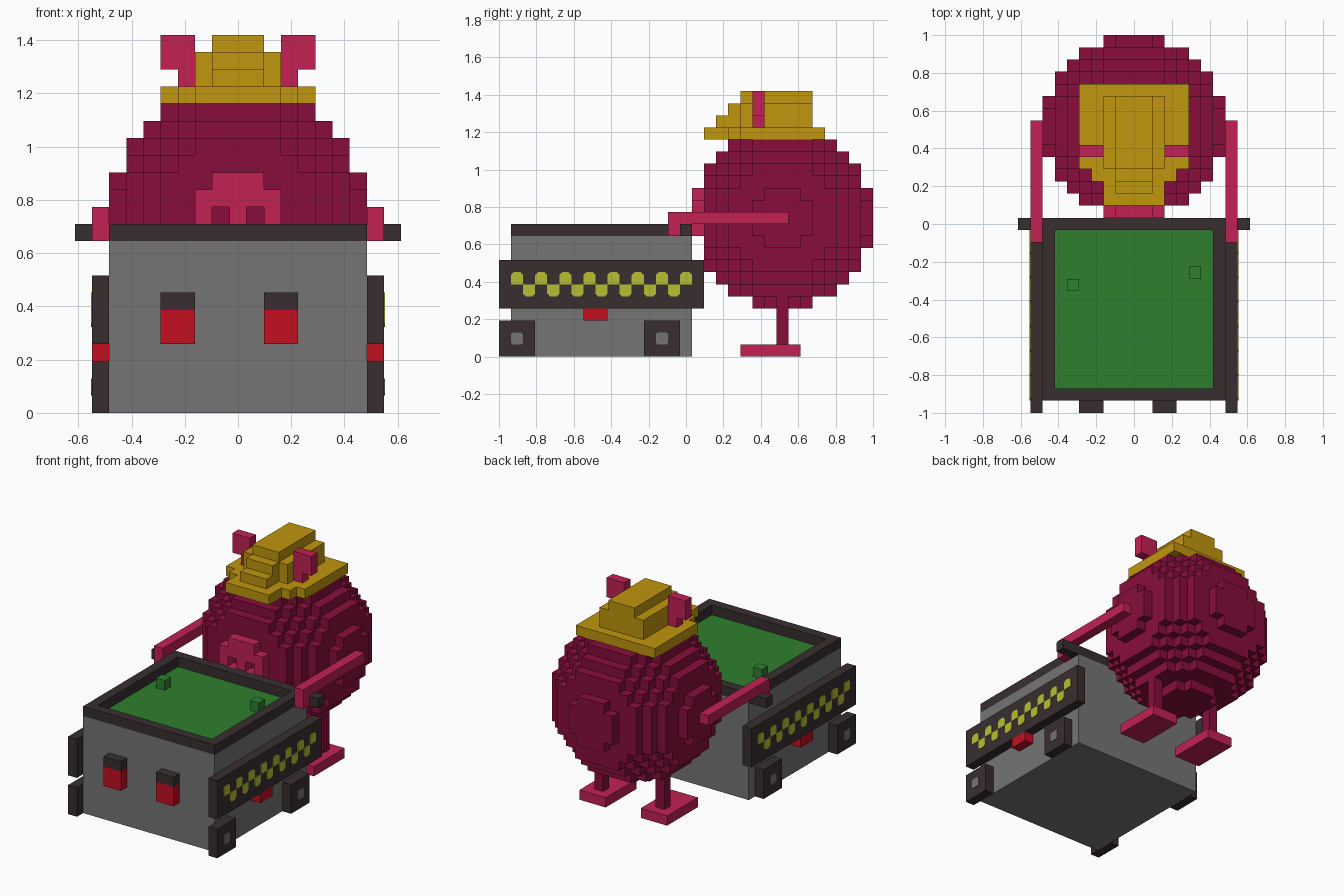
import bpy, bmesh
from mathutils import Vector

if "Cube" in bpy.data.objects:
    bpy.data.objects.remove(bpy.data.objects["Cube"], do_unlink=True)

U = 2 / 31  # one block; x is counted from the middle, y from the front, z from the ground


def pt(x, y, z):
    return Vector((x * U, y * U - 1, z * U))


def material(name, r, g, b):
    lin = [(c / 255 / 12.92 if c < 11 else ((c / 255 + 0.055) / 1.055) ** 2.4) for c in (r, g, b)]
    m = bpy.data.materials.new(name)
    m.use_nodes = True
    m.diffuse_color = (*lin, 1)
    m.node_tree.nodes["Principled BSDF"].inputs["Base Color"].default_value = (*lin, 1)
    return m


GREY = material("grey", 117, 117, 117)
DARK = material("dark brown", 56, 46, 47)
RED = material("red", 196, 14, 32)
CRIMSON = material("crimson", 136, 13, 60)
PINK = material("pink", 194, 33, 84)
GOLD = material("gold", 192, 150, 14)
GREEN = material("green", 46, 127, 46)
LIME = material("lime yellow", 184, 190, 50)


def finish(name, bm, *mats):
    bmesh.ops.recalc_face_normals(bm, faces=bm.faces)
    me = bpy.data.meshes.new(name)
    bm.to_mesh(me)
    bm.free()
    for m in mats:
        me.materials.append(m)
    ob = bpy.data.objects.new(name, me)
    bpy.context.collection.objects.link(ob)
    return ob


def box(name, mat, x0, x1, y0, y1, z0, z1):
    bm = bmesh.new()
    bmesh.ops.create_cube(bm, size=1)
    a, b = pt(min(x0, x1), y0, z0), pt(max(x0, x1), y1, z1)
    for v in bm.verts:
        v.co = Vector([a[i] + (v.co[i] + 0.5) * (b[i] - a[i]) for i in range(3)])
    return finish(name, bm, mat)


def blocks(name, mat, cells):
    """Skin a set of unit cells, keeping only the outer faces."""
    bm = bmesh.new()
    for c in cells:
        for axis in range(3):
            for s in (-1, 1):
                n = list(c)
                n[axis] += s
                if tuple(n) in cells:
                    continue
                quad = []
                for p, q in ((-1, -1), (1, -1), (1, 1), (-1, 1)):
                    k = [0, 0, 0]
                    k[axis], k[(axis + 1) % 3], k[(axis + 2) % 3] = s, p * s, q
                    quad.append(bm.verts.new(pt(*[c[i] + k[i] / 2 for i in range(3)])))
                bm.faces.new(quad)
    bmesh.ops.remove_doubles(bm, verts=bm.verts, dist=1e-4)
    return finish(name, bm, mat)


def side_plate(name, mat, side, outline):
    """Thin plate on the outside of a side panel, outline in (y, z)."""
    bm = bmesh.new()
    f = bm.faces.new([bm.verts.new(pt(side * 8.5, y, z)) for y, z in outline])
    ext = bmesh.ops.extrude_face_region(bm, geom=[f])
    for v in ext["geom"]:
        if isinstance(v, bmesh.types.BMVert):
            v.co.x += side * 0.004
    return finish(name, bm, mat)


# Cart: grey body with a green top face inside a dark rim
cart = box("cart_body", GREY, -7.5, 7.5, 1, 16, 0, 10)
cart.data.materials.append(GREEN)
for f in cart.data.polygons:
    f.material_index = 1 if f.normal.z > 0.5 else 0
box("rim_front", DARK, -7.5, 7.5, 1, 2, 10, 11)
box("handle_bar", DARK, -9.5, 9.5, 15, 16, 10, 11)
for s, n in ((1, "left"), (-1, "right")):
    box(f"rim_{n}", DARK, s * 6.5, s * 7.5, 2, 15, 10, 11)
box("green_lump_left", GREEN, 4.5, 5.5, 11, 12, 10, 11)
box("green_lump_right", GREEN, -5.5, -4.5, 10, 11, 10, 11)

# Front lamps
for x, n in ((1.5, "left"), (-4.5, "right")):
    box(f"front_lamp_{n}", RED, x, x + 2, 0, 1, 4, 6)
    box(f"front_lamp_cap_{n}", DARK, x, x + 2, 0, 1, 6, 7)

# Cart sides: panel, chequer band, side lamp, wheels
for s, n in ((1, "left"), (-1, "right")):
    box(f"side_panel_{n}", DARK, s * 7.5, s * 8.5, 0, 17, 4, 8)
    box(f"side_lamp_{n}", RED, s * 7.5, s * 8.5, 7, 9, 3, 4)
    c = 0.22
    for y in range(1, 16):
        d = 1 if y % 2 else -1
        side_plate(f"chequer_{n}_{y}", LIME, s,
                   [(y, 6), (y + 1, 6), (y + 1, 6 + d * (1 - c)), (y + 1 - c, 6 + d),
                    (y + c, 6 + d), (y, 6 + d * (1 - c))])
    for y, w in ((0, "front"), (12, "back")):
        box(f"{w}_wheel_{n}", DARK, s * 7.5, s * 8.5, y, y + 3, 0, 3)
        a, b, c2 = y + 1, y + 2, 0.15
        side_plate(f"{w}_hub_{n}", GREY, s,
                   [(a + c2, 1), (b - c2, 1), (b, 1 + c2), (b, 2 - c2),
                    (b - c2, 2), (a + c2, 2), (a, 2 - c2), (a, 1 + c2)])

# Round blocky body, cut flat under the hat and behind the snout
R = range(-7, 8)
blocks("round_body", CRIMSON,
       {(x, y + 23.5, z + 11.5) for x in R for y in R for z in R
        if x * x + y * y + z * z <= 56.25 and y > -7 and z < 7})

# Snout with two open nostrils
blocks("snout", PINK,
       {(x, 16.5, z + 0.5) for x in range(-2, 3) for z in range(10, 14)
        if not (abs(x) == 2 and z == 13) and not (abs(x) == 1 and z == 11)})

# Hat: brim narrowing to the front, stepped crown
hat_rows = [  # half width, y from, y to, z from, z to
    (4, 20, 27, 18, 19), (3, 19, 20, 18, 19), (2, 17, 19, 18, 19),
    (2, 20, 26, 19, 21), (1, 18, 20, 19, 20), (1, 19, 20, 20, 21), (1, 20, 26, 21, 22)]
blocks("hat", GOLD,
       {(x, y + 0.5, z + 0.5) for w, y0, y1, z0, z1 in hat_rows
        for x in range(-w, w + 1) for y in range(y0, y1) for z in range(z0, z1)})

# Ears and arms reaching for the handle
for s, n in ((1, "left"), (-1, "right")):
    blocks(f"ear_{n}", PINK, {(s * 3, 21.5, 19.5)} |
           {(s * x, 21.5, z) for x in (3, 4) for z in (20.5, 21.5)})
    blocks(f"arm_{n}", PINK, {(s * 8, 14.5, 10.5)} |
           {(s * 8, y + 0.5, 11.5) for y in range(14, 24)})

# Legs and flat feet
for x, n in ((4, "left"), (-3, "right")):
    box(f"leg_{n}", CRIMSON, x - 0.5, x + 0.5, 23, 24, 1, 5)
    box(f"foot_{n}", PINK, x - 1.5, x + 1.5, 20, 25, 0, 1)
